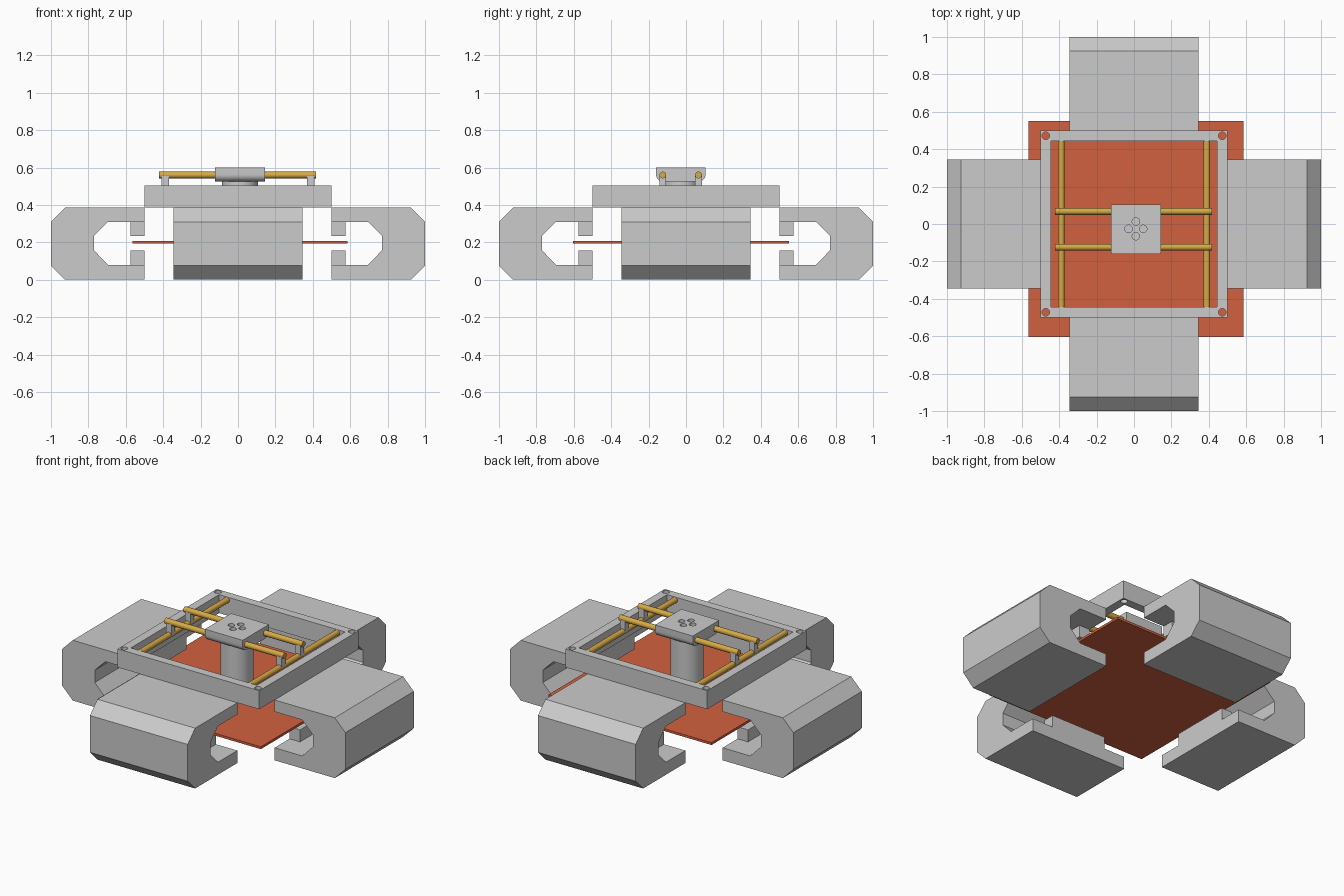
import bpy, bmesh, math
from mathutils import Vector, Matrix

if "Cube" in bpy.data.objects:
    bpy.data.objects.remove(bpy.data.objects["Cube"])


def material(name, rgb):
    m = bpy.data.materials.new(name)
    m.diffuse_color = (*rgb, 1)
    m.use_nodes = True
    m.node_tree.nodes["Principled BSDF"].inputs["Base Color"].default_value = m.diffuse_color
    return m


RED = material("copper_red", (0.65, 0.12, 0.05))
GOLD = material("brass", (0.68, 0.40, 0.06))


def finish(name, bm, mat=None):
    bmesh.ops.recalc_face_normals(bm, faces=bm.faces)
    me = bpy.data.meshes.new(name)
    bm.to_mesh(me)
    bm.free()
    ob = bpy.data.objects.new(name, me)
    bpy.context.collection.objects.link(ob)
    if mat:
        me.materials.append(mat)
    return ob


def box(name, lo, hi, mat=None):
    bm = bmesh.new()
    lo, hi = Vector(lo), Vector(hi)
    bmesh.ops.create_cube(bm, size=1)
    for v in bm.verts:
        v.co = (lo + hi) / 2 + v.co * (hi - lo)
    return finish(name, bm, mat)


def rod(name, a, b, r, mat=None, sides=32):
    a, b = Vector(a), Vector(b)
    d = b - a
    m = Matrix.Translation((a + b) / 2) @ d.to_track_quat('Z', 'Y').to_matrix().to_4x4()
    bm = bmesh.new()
    bmesh.ops.create_cone(bm, cap_ends=True, segments=sides, radius1=r, radius2=r,
                          depth=d.length, matrix=m)
    return smooth(finish(name, bm, mat))


def extrude(name, pts, vec):
    bm = bmesh.new()
    f = bm.faces.new([bm.verts.new(p) for p in pts])
    ext = bmesh.ops.extrude_face_region(bm, geom=[f], use_keep_orig=True)
    bmesh.ops.translate(bm, vec=vec, verts=[g for g in ext['geom'] if isinstance(g, bmesh.types.BMVert)])
    return finish(name, bm)


def activate(ob):
    bpy.ops.object.select_all(action='DESELECT')
    ob.select_set(True)
    bpy.context.view_layer.objects.active = ob


def smooth(ob):
    activate(ob)
    bpy.ops.object.shade_smooth_by_angle(angle=math.radians(35))
    return ob


def cut(ob, cutters):
    for c in cutters:
        c.hide_render = True
        mod = ob.modifiers.new("cut", 'BOOLEAN')
        mod.operation, mod.solver, mod.object = 'DIFFERENCE', 'EXACT', c
        activate(ob)
        bpy.ops.object.modifier_apply(modifier=mod.name)
        bpy.data.objects.remove(c)


# Four C-shaped yokes, each with an upper and a lower pole pad
W, PAD = 0.345, 0.195
yoke_profile = [(0.5, 0), (0.925, 0), (1, 0.075), (1, 0.31), (0.925, 0.385), (0.5, 0.385),
                (0.5, 0.31), (0.695, 0.31), (0.77, 0.235), (0.77, 0.157), (0.695, 0.08), (0.5, 0.08)]
for i, side in enumerate(("right", "back", "left", "front")):
    parts = [extrude(f"{side}_yoke", [(r, -W, z) for r, z in yoke_profile], (0, 2 * W, 0)),
             box(f"{side}_upper_pad", (0.5, -PAD, 0.235), (0.575, PAD, 0.31)),
             box(f"{side}_lower_pad", (0.5, -PAD, 0.08), (0.575, PAD, 0.157))]
    for p in parts:
        p.data.transform(Matrix.Rotation(i * math.pi / 2, 4, 'Z'))

# Floating plate between the pads
box("sliding_plate", (-0.565, -0.605, 0.193), (0.585, 0.55, 0.208), RED)

# Square frame with an open middle and corner bolt holes
frame = box("frame", (-0.5, -0.5, 0.385), (0.5, 0.5, 0.503))
cut(frame, [box("frame_opening", (-0.445, -0.445, 0.3), (0.445, 0.445, 0.6))] +
    [rod("bolt_hole", (sx * 0.472, sy * 0.472, 0.3), (sx * 0.472, sy * 0.472, 0.6), 0.02)
     for sx in (-1, 1) for sy in (-1, 1)])
smooth(frame)

# Lower rails, cross rails and the posts joining them
RAIL_Y, RAIL_Z = (-0.124, 0.067), 0.56
for sx, side in ((-1, "left"), (1, "right")):
    x = sx * 0.389
    rod(f"{side}_rail", (x, -0.445, 0.484), (x, 0.445, 0.484), 0.018, GOLD)
    for y in RAIL_Y:
        box(f"{side}_post", (x - 0.019, y - 0.018, 0.484), (x + 0.019, y + 0.018, RAIL_Z - 0.005))
for y in RAIL_Y:
    rod("cross_rail", (-0.422, y, RAIL_Z), (0.417, y, RAIL_Z), 0.018, GOLD)

# Carriage with rounded lower edges
y0, y1, zb, zt, R = -0.16, 0.105, 0.525, 0.6, 0.038
arc = [math.radians(a) for a in range(0, 91, 15)]
profile = [(y1, zt), (y0, zt)]
profile += [(y0 + R - R * math.cos(a), zb + R - R * math.sin(a)) for a in arc]
profile += [(y1 - R + R * math.sin(a), zb + R - R * math.cos(a)) for a in arc]
carriage = extrude("carriage", [(-0.122, y, z) for y, z in profile], (0.267, 0, 0))

# Probe cylinder below the carriage, with four blind holes from the top
CX, CY = 0.01, -0.026
probe = rod("probe", (CX, CY, 0.25), (CX, CY, 0.53), 0.096, sides=48)
for part in (carriage, probe):
    cut(part, [rod("probe_hole", (CX + dx, CY + dy, 0.48), (CX + dx, CY + dy, 0.7), 0.02)
               for dx, dy in ((0.039, 0), (-0.039, 0), (0, 0.039), (0, -0.039))])
    smooth(part)
